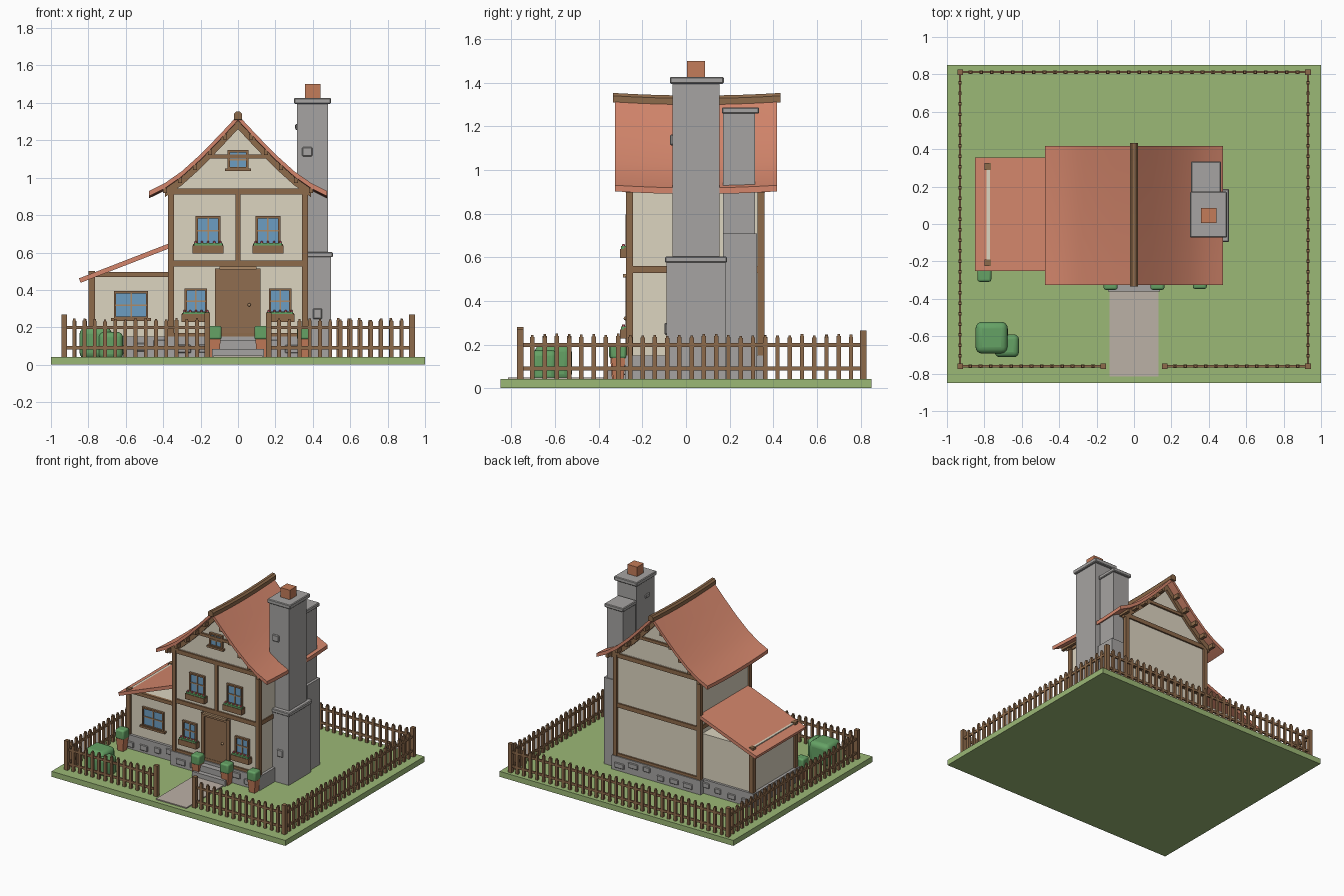
import bpy, bmesh, math, random

if "Cube" in bpy.data.objects:
    bpy.data.objects.remove(bpy.data.objects["Cube"])
random.seed(4)

def mat(name, r, g, b):
    m = bpy.data.materials.new(name)
    m.diffuse_color = (r, g, b, 1)
    m.use_nodes = True
    m.node_tree.nodes["Principled BSDF"].inputs["Base Color"].default_value = m.diffuse_color
    return m

GRASS, LEAF = mat("grass", .33, .48, .18), mat("leaf", .13, .36, .13)
TILE, CREAM = mat("tile", .66, .24, .15), mat("plaster", .72, .66, .53)
WOOD, DOOR = mat("wood", .27, .145, .07), mat("door_wood", .28, .155, .08)
GLASS, PATH = mat("glass", .15, .34, .54), mat("paving", .5, .44, .38)
STONE, CLAY = mat("stone", .38, .37, .36), mat("clay", .55, .2, .1)
FLOWER, PALE = mat("flower", .75, .12, .18), mat("light_wood", .42, .26, .14)

def finish(name, bm, m, bevel=0, segs=1, smooth=False):
    bmesh.ops.recalc_face_normals(bm, faces=bm.faces)
    me = bpy.data.meshes.new(name)
    bm.to_mesh(me)
    bm.free()
    ob = bpy.data.objects.new(name, me)
    bpy.context.collection.objects.link(ob)
    me.materials.append(m)
    if bevel:
        b = ob.modifiers.new("bevel", 'BEVEL')
        b.width, b.segments = bevel, segs
    if smooth:
        bpy.ops.object.select_all(action='DESELECT')
        ob.select_set(True)
        bpy.context.view_layer.objects.active = ob
        bpy.ops.object.shade_smooth_by_angle(angle=math.radians(35))
    return ob

def boxes(name, ranges, m, **kw):
    """One object out of boxes (x0,x1,y0,y1,z0,z1)."""
    bm = bmesh.new()
    for x0, x1, y0, y1, z0, z1 in ranges:
        for v in bmesh.ops.create_cube(bm, size=1)['verts']:
            v.co.x = x1 if v.co.x > 0 else x0
            v.co.y = y1 if v.co.y > 0 else y0
            v.co.z = z1 if v.co.z > 0 else z0
    return finish(name, bm, m, **kw)

def prism(name, pts, y0, y1, m, segs=1, sag=0, **kw):
    """Extrude an x-z outline along y, sagging in the middle."""
    bm, rings, n = bmesh.new(), [], len(pts)
    for i in range(segs + 1):
        t = i / segs
        d = sag * (1 - (2 * t - 1) ** 2)
        rings.append([bm.verts.new((x, y0 + (y1 - y0) * t, z - d)) for x, z in pts])
    for a, b in zip(rings, rings[1:]):
        for j in range(n):
            bm.faces.new((a[j], a[(j + 1) % n], b[(j + 1) % n], b[j]))
    bm.faces.new(rings[0])
    bm.faces.new(rings[-1])
    return finish(name, bm, m, **kw)

# Ground and path
boxes("lawn", [(-1, 1, -.85, .85, 0, .042)], GRASS)
boxes("path", [(-.13, .13, -.815, -.3, .03, .05)], PATH)

# Stone foundations with projecting stones
boxes("foundation", [(-.38, .38, -.28, .365, .03, .15), (-.81, -.37, -.23, .33, .03, .15)], STONE)
st = []
for i in range(13):
    w, z = random.uniform(.025, .045), random.uniform(.075, .12)
    x = -.76 + i * .117
    yf, yb = (-.238, .338) if x < -.4 else (-.288, .373)
    if abs(x) > .16 and x < .37:
        st.append((x - w, x + w, yf, yf + .03, z - .022, z + .022))
    if x < .34:
        st.append((x - w + .02, x + w + .02, yb - .03, yb, z - .02, z + .02))
boxes("foundation_stones", st, STONE, bevel=.004)
boxes("door_steps", [(-.14, .14, -.36, -.27, .03, .085), (-.12, .12, -.325, -.27, .03, .13)], STONE)

# Main roof outline, ridge to eave
half = [(0, 1.335), (.1, 1.228), (.2, 1.125), (.3, 1.035), (.39, .972), (.475, .93)]
def band(d0, d1, xmax=1):
    h = [p for p in half if p[0] <= xmax]
    top = [(-x, z - d0) for x, z in reversed(h)] + [(x, z - d0) for x, z in h[1:]]
    low = [(-x, z - d1) for x, z in reversed(h)] + [(x, z - d1) for x, z in h[1:]]
    return top + low[::-1]

# Walls
boxes("house_walls", [(-.36, .36, -.26, .345, .14, .945)], CREAM)
gable = [(x, z - .035) for x, z in half[:4]] + [(.36, .955), (.36, .9)]
prism("gable_walls", [(-x, z) for x, z in reversed(gable)] + gable[1:], -.258, .343, CREAM)
boxes("annex_walls", [(-.788, -.35, -.21, .312, .14, .493)], CREAM)

# Timber frame
fr = []
for sx in (-1, 1):
    for y0, y1 in ((-.275, -.243), (.328, .36)):
        fr.append((sx * .342, sx * .374, y0, y1, .15, .93))
    for z0, z1 in ((.528, .56), (.905, .935)):
        fr.append((sx * .35, sx * .368, -.25, .335, z0, z1))
for y0, y1 in ((-.272, -.25), (.335, .357)):
    fr += [(-.36, .36, y0, y1, .525, .557), (-.37, .37, y0, y1, .91, .942),
           (-.19, .19, y0, y1, 1.103, 1.125), (-.36, .36, y0, y1, .15, .17)]
fr.append((-.014, .014, -.27, -.25, .55, .92))
boxes("timber_frame", fr, WOOD)
boxes("annex_frame", [(-.8, -.765, -.225, -.19, .15, .5), (-.8, -.765, .29, .325, .15, .5),
                      (-.79, -.37, -.222, -.2, .468, .495)], WOOD)
for n, y0, y1 in (("front", -.277, -.25), ("back", .335, .362)):
    prism(n + "_gable_rafters", band(.03, .075, .4), y0, y1, WOOD)

# Main roof, ridge and purlins
prism("main_roof", band(0, .028), -.325, .418, TILE, segs=8, sag=.012, smooth=True)
prism("ridge_beam", [(-.022, 1.31), (-.022, 1.34), (-.01, 1.353), (.01, 1.353), (.022, 1.34), (.022, 1.31)],
      -.334, .434, WOOD, segs=8, sag=.012)
pur = []
for sx in (-1, 1):
    for x, z in ((.07, 1.26), (.15, 1.176), (.23, 1.097), (.31, 1.028), (.39, .972)):
        pur.append((sx * x - .011, sx * x + .011, -.318, .41, z - .055, z - .026))
boxes("purlins", pur, WOOD)

# Annex roof
prism("annex_roof", [(-.85, .462), (-.36, .652), (-.36, .625), (-.842, .438)], -.25, .355, TILE)

# Chimneys
boxes("main_chimney", [(.34, .497, -.09, .18, .03, .58), (.315, .48, -.062, .153, .55, 1.4)], STONE)
boxes("chimney_ledges", [(.33, .507, -.097, .188, .575, .603), (.3, .497, -.073, .173, 1.395, 1.427)],
      STONE, bevel=.005)
boxes("side_chimney", [(.34, .475, .17, .325, .03, .71), (.315, .455, .17, .317, .7, 1.26)], STONE)
boxes("side_chimney_cap", [(.305, .465, .165, .335, 1.258, 1.287)], STONE, bevel=.005)
boxes("chimney_flue", [(.358, .44, .005, .086, 1.42, 1.5)], CLAY)
boxes("chimney_stones", [(.343, .397, -.073, -.05, 1.113, 1.163), (.307, .33, 0, .05, 1.255, 1.285),
                         (.4, .45, -.099, -.08, .245, .3)], STONE, bevel=.005)

# Door
boxes("door", [(-.1, .1, -.27, -.25, .13, .5)], DOOR)
boxes("door_frame", [(-.122, -.095, -.278, -.25, .13, .515), (.095, .12, -.278, -.25, .13, .515),
                     (-.12, .12, -.278, -.25, .49, .515)], DOOR)
boxes("door_lintel", [(-.1, .1, -.288, -.25, .508, .524)], PALE)
bm = bmesh.new()
bmesh.ops.create_uvsphere(bm, u_segments=10, v_segments=6, radius=.009)
bmesh.ops.translate(bm, verts=bm.verts, vec=(.06, -.277, .32))
finish("door_knob", bm, PALE, smooth=True)

# Windows with bars, sill and optional flower box
def window(name, cx, y, z0, z1, w, box=False):
    x0, x1, t, zm = cx - w, cx + w, .012, (z0 + z1) / 2
    boxes(name + "_glass", [(x0 + .005, x1 - .005, y - .006, y + .01, z0 + .005, z1 - .005)], GLASS)
    boxes(name + "_frame", [
        (x0, x0 + t, y - .017, y + .01, z0, z1), (x1 - t, x1, y - .017, y + .01, z0, z1),
        (x0, x1, y - .017, y + .01, z1 - t, z1), (x0, x1, y - .017, y + .01, z0, z0 + t),
        (x0 - .014, x1 + .014, y - .024, y + .01, z0 - .01, z0 + .005)], WOOD)
    boxes(name + "_bars", [(cx - .004, cx + .004, y - .012, y, z0, z1),
                           (x0, x1, y - .012, y, zm - .004, zm + .004)], PALE)
    if box:
        a, b, zt = x0 - .016, x1 + .016, z0 - .002
        boxes(name + "_planter", [(a, b, y - .042, y, zt - .042, zt)], WOOD)
        boxes(name + "_leaves", [(a + .006, b - .006, y - .038, y - .012, zt - .01, zt + .013)], LEAF)
        boxes(name + "_flowers", [(x - .006, x + .006, y - .033, y - .019, zt + .008, zt + .023)
              for x in (a + (b - a) * (i + .5) / 5 for i in range(5))], FLOWER, bevel=.003)

for side, s in (("left", -1), ("right", 1)):
    window("upper_%s_window" % side, s * .16, -.26, .64, .795, .066, True)
    window("lower_%s_window" % side, s * .225, -.26, .272, .408, .06, True)
window("attic_window", 0, -.26, 1.045, 1.148, .055)
window("annex_window", -.572, -.21, .245, .393, .092)

# Clipped shrubs in clay pots
for i, (x, y) in enumerate(((-.125, -.315), (.125, -.315), (.352, -.31), (-.8, -.272))):
    bm = bmesh.new()
    for v in bmesh.ops.create_cube(bm, size=1)['verts']:
        r = .032 if v.co.z > 0 else .024
        v.co = (x + math.copysign(r, v.co.x), y + math.copysign(r, v.co.y), .138 if v.co.z > 0 else .04)
    finish("pot_%d" % i, bm, CLAY)
    boxes("pot_shrub_%d" % i, [(x - .037, x + .037, y - .037, y + .037, .135, .208)], LEAF,
          bevel=.012, segs=3, smooth=True)

# Garden bushes
boxes("large_bush", [(-.847, -.675, -.693, -.523, .03, .2)], LEAF, bevel=.035, segs=4, smooth=True)
boxes("small_bush", [(-.745, -.615, -.712, -.59, .03, .175)], LEAF, bevel=.028, segs=4, smooth=True)

# Picket fence
def fence(name, a, b, fixed, along_x):
    def r(u0, u1, d, z0, z1):
        return ((u0, u1, fixed - d, fixed + d, z0, z1) if along_x
                else (fixed - d, fixed + d, u0, u1, z0, z1))
    boxes(name + "_rails", [r(a, b, .006, z, z + .017) for z in (.082, .19)], WOOD)
    n = round((b - a) / .056)
    pk = []
    for i in range(1, n):
        u, h = a + (b - a) * i / n, random.uniform(.24, .25)
        pk += [r(u - .01, u + .01, .009, .04, h - .01), r(u - .006, u + .006, .007, h - .01, h)]
    boxes(name + "_pickets", pk, WOOD)

fence("front_left_fence", -.93, -.165, -.76, True)
fence("front_right_fence", .165, .93, -.76, True)
fence("back_fence", -.93, .93, .812, True)
fence("left_fence", -.76, .812, -.93, False)
fence("right_fence", -.76, .812, .93, False)
boxes("fence_posts", [(x - .015, x + .015, y - .015, y + .015, .03, h) for x, y, h in (
    (-.93, -.76, .268), (.93, -.76, .268), (-.93, .812, .265), (.93, .812, .265),
    (-.165, -.76, .28), (.165, -.76, .28))], WOOD)
